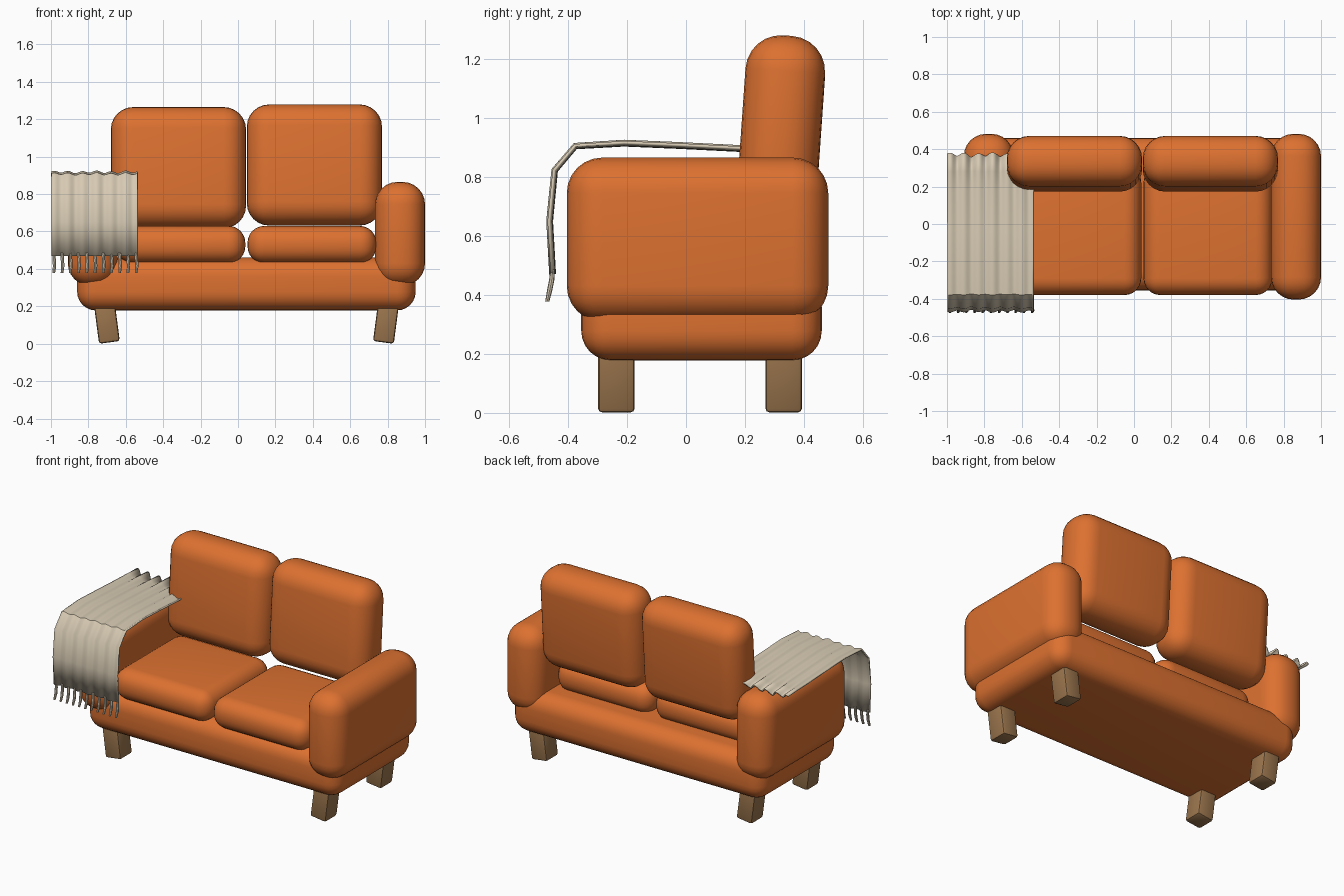
import bpy, bmesh, math
from mathutils import Vector, Matrix

if "Cube" in bpy.data.objects:
    bpy.data.objects.remove(bpy.data.objects["Cube"])

def material(name, rgb):
    m = bpy.data.materials.new(name)
    m.diffuse_color = (*rgb, 1)
    m.use_nodes = True
    m.node_tree.nodes["Principled BSDF"].inputs["Base Color"].default_value = m.diffuse_color
    return m

ORANGE = material("orange fabric", (0.72, 0.165, 0.03))
WOOD = material("oak wood", (0.33, 0.18, 0.075))
CREAM = material("cream wool", (0.68, 0.59, 0.45))
CX = 0.045          # mirror plane of the sofa body

def finish(name, bm, mat, angle=40):
    bmesh.ops.recalc_face_normals(bm, faces=bm.faces)
    me = bpy.data.meshes.new(name)
    bm.to_mesh(me)
    bm.free()
    ob = bpy.data.objects.new(name, me)
    bpy.context.collection.objects.link(ob)
    me.materials.append(mat)
    bpy.ops.object.select_all(action='DESELECT')
    ob.select_set(True)
    bpy.context.view_layer.objects.active = ob
    bpy.ops.object.shade_smooth_by_angle(angle=math.radians(angle))
    return ob

def rounded_box(name, lo, hi, radius, mat, rot=None, segments=6):
    lo, hi = Vector(lo), Vector(hi)
    bm = bmesh.new()
    bmesh.ops.create_cube(bm, size=1)
    bmesh.ops.scale(bm, vec=hi - lo, verts=bm.verts)
    bmesh.ops.bevel(bm, geom=bm.edges[:], offset=radius, segments=segments,
                    profile=0.5, affect='EDGES')
    m = Matrix.Translation((lo + hi) / 2)
    bm.transform(m @ rot if rot else m)
    return finish(name, bm, mat)

# Base frame
rounded_box("base", (-0.86, -0.355, 0.178), (0.95, 0.46, 0.46), 0.1, ORANGE)

for side, s in (("left", -1), ("right", 1)):
    def span(a, b):
        return sorted((CX + s * a, CX + s * b))
    # Arms
    x0, x1 = span(0.688, 0.955)
    rounded_box(side + "_arm", (x0, -0.404, 0.31), (x1, 0.482, 0.865), 0.12, ORANGE)
    # Seat cushions
    x0, x1 = span(0.006, 0.695)
    rounded_box(side + "_seat_cushion", (x0, -0.38, 0.43), (x1, 0.31, 0.63), 0.09, ORANGE)
    # Back cushions, leaning backwards
    x0, x1 = span(0.002, 0.725)
    dz = 0.007 * s
    rounded_box(side + "_back_cushion", (x0, 0.187, 0.625 + dz), (x1, 0.457, 1.272 + dz),
                0.12, ORANGE, Matrix.Rotation(math.radians(-4), 4, 'X'))
    # Legs, slanting inwards towards the floor
    for place, y in (("front", -0.236), ("back", 0.331)):
        x = CX + s * 0.749
        rounded_box(f"{place}_{side}_leg", (x - 0.056, y - 0.062, 0.006),
                    (x + 0.056, y + 0.062, 0.26), 0.014, WOOD,
                    Matrix.Rotation(math.radians(7.5 * s), 4, 'Y'), 2)

# Throw blanket: rippled sheet following a bent side profile (y, z)
profile = [(0.37, 0.882), (0.28, 0.89), (0.18, 0.896), (-0.02, 0.906), (-0.21, 0.914),
           (-0.375, 0.904), (-0.445, 0.822), (-0.462, 0.65), (-0.452, 0.47)]
X0, X1, NX = -0.997, -0.537, 60
bm = bmesh.new()
rows = []
for i, (y, z) in enumerate(profile):
    a, b = profile[max(i - 1, 0)], profile[min(i + 1, len(profile) - 1)]
    t = Vector((0, b[0] - a[0], b[1] - a[1])).normalized()
    n = Vector((0, t.z, -t.y))
    amp = (0.016, 0.010)[i] if i < 2 else 0.0055
    row = []
    for j in range(NX + 1):
        u = j / NX
        w = math.sin(u * math.tau * 6 + 0.6) + 0.35 * math.sin(u * math.tau * 2.5)
        p = Vector((X0 + u * (X1 - X0), y, z)) + n * amp * w
        if i == 0:
            p.y += 0.008 * w
        row.append(bm.verts.new(p))
    rows.append(row)
for r0, r1 in zip(rows, rows[1:]):
    for j in range(NX):
        bm.faces.new((r0[j], r0[j + 1], r1[j + 1], r1[j]))
blanket = finish("throw_blanket", bm, CREAM)
mod = blanket.modifiers.new("thickness", 'SOLIDIFY')
mod.thickness = 0.009
mod.offset = 0

# Fringe: eleven slightly curved tassels
bm = bmesh.new()
SIDES = 8
for k in range(11):
    x = X0 + 0.012 + k * (X1 - X0 - 0.02) / 10
    path = [(x, -0.452, 0.485, 0.008), (x + 0.002, -0.455, 0.45, 0.009),
            (x + 0.004, -0.462, 0.415, 0.009), (x, -0.470, 0.378, 0.007)]
    rings = [[bm.verts.new((px + r * math.cos(q * math.tau / SIDES),
                            py + r * math.sin(q * math.tau / SIDES), pz))
              for q in range(SIDES)] for px, py, pz, r in path]
    for a, b in zip(rings, rings[1:]):
        for q in range(SIDES):
            bm.faces.new((a[q], a[(q + 1) % SIDES], b[(q + 1) % SIDES], b[q]))
    bm.faces.new(rings[0])
    bm.faces.new(rings[-1])
finish("blanket_fringe", bm, CREAM)
